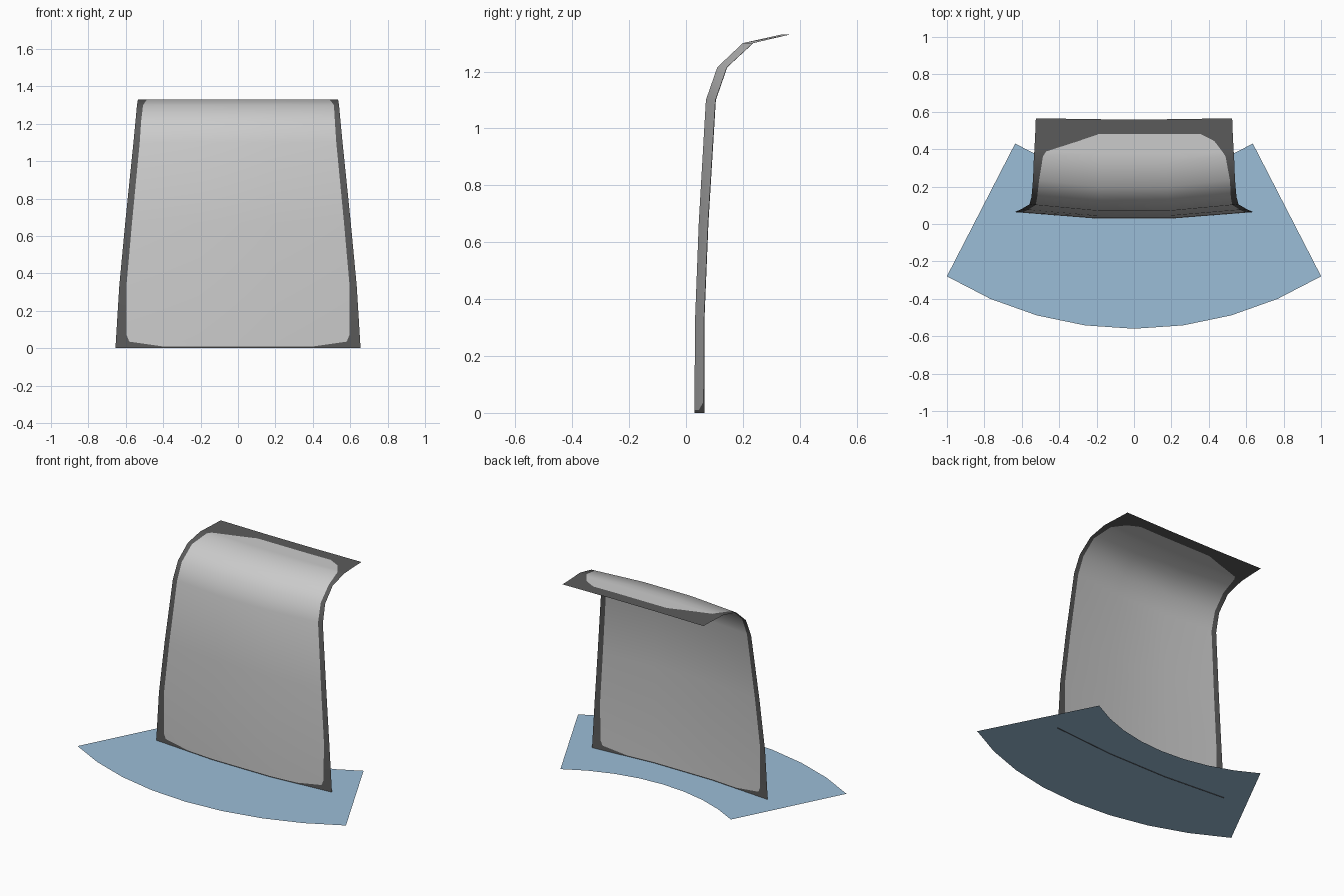
import bpy
import bmesh
from math import sin, cos, radians

cube = bpy.data.objects.get("Cube")
if cube:
    bpy.data.objects.remove(cube, do_unlink=True)


def material(name, color):
    mat = bpy.data.materials.new(name)
    mat.use_nodes = True
    mat.diffuse_color = (*color, 1)
    mat.node_tree.nodes["Principled BSDF"].inputs["Base Color"].default_value = (*color, 1)
    return mat


def add_object(name, bm, mats):
    mesh = bpy.data.meshes.new(name)
    bm.to_mesh(mesh)
    bm.free()
    obj = bpy.data.objects.new(name, mesh)
    for mat in mats:
        mesh.materials.append(mat)
    bpy.context.collection.objects.link(obj)
    return obj


def grid_faces(bm, rows):
    """Bridge rows of vertices; returns (row, column, face)."""
    out = []
    for i, (a, b) in enumerate(zip(rows, rows[1:])):
        for j in range(len(a) - 1):
            out.append((i, j, bm.faces.new((a[j], a[j + 1], b[j + 1], b[j]))))
    return out


light_grey = material("light grey", (0.60, 0.60, 0.60))
dark_grey = material("dark grey", (0.105, 0.105, 0.105))
pale_blue = material("pale blue", (0.33, 0.51, 0.68))

# Falling sheet: y, z, side sweep, half width, left and right border (fraction)
PROFILE = [
    (0.03, 0.00, 0.035, 0.655, 0.62, 0.62),
    (0.03, 0.01, 0.035, 0.655, 0.62, 0.62),
    (0.03, 0.035, 0.035, 0.653, 0.89, 0.89),
    (0.03, 0.07, 0.035, 0.651, 0.915, 0.915),
    (0.032, 0.33, 0.033, 0.635, 0.94, 0.94),
    (0.045, 0.67, 0.034, 0.603, 0.94, 0.94),
    (0.07, 1.10, 0.035, 0.559, 0.94, 0.94),
    (0.11, 1.215, 0.035, 0.548, 0.945, 0.945),
    (0.20, 1.30, 0.037, 0.54, 0.94, 0.95),
    (0.335, 1.33, 0.03, 0.535, 0.91, 0.915),
    (0.38, 1.33, 0.01, 0.533, 0.88, 0.885),
    (0.44, 1.33, 0.005, 0.53, 0.57, 0.81),
    (0.48, 1.33, 0.005, 0.528, 0.36, 0.67),
    (0.56, 1.33, 0.005, 0.525, 0.36, 0.67),
]
FLAT = 0.33  # central part without side sweep
bm = bmesh.new()
rows = []
for y, z, sweep, half, left, right in PROFILE:
    rows.append([
        bm.verts.new((u * half, y + sweep * max(0, abs(u) - FLAT) / (1 - FLAT), z))
        for u in (-1, -left, -FLAT, FLAT, right, 1)])
for i, j, face in grid_faces(bm, rows):
    inside = 1 <= j <= 3 and 1 <= i < len(PROFILE) - 2
    face.material_index = 0 if inside else 1
sheet = add_object("falling_water_sheet", bm, [light_grey, dark_grey])
bpy.context.view_layer.objects.active = sheet
sheet.select_set(True)
bpy.ops.object.shade_smooth_by_angle(angle=radians(50))

# Pool surface: a fan between two arcs
bm = bmesh.new()
angles = [radians(31.3) * k / 4 for k in range(-4, 5)]
rows = [[bm.verts.new((r * sin(a), centre - r * cos(a), 0.004)) for a in angles]
        for r, centre in ((1.926, 1.366), (1.223, 1.475))]
grid_faces(bm, rows)
add_object("pool_surface", bm, [pale_blue])
